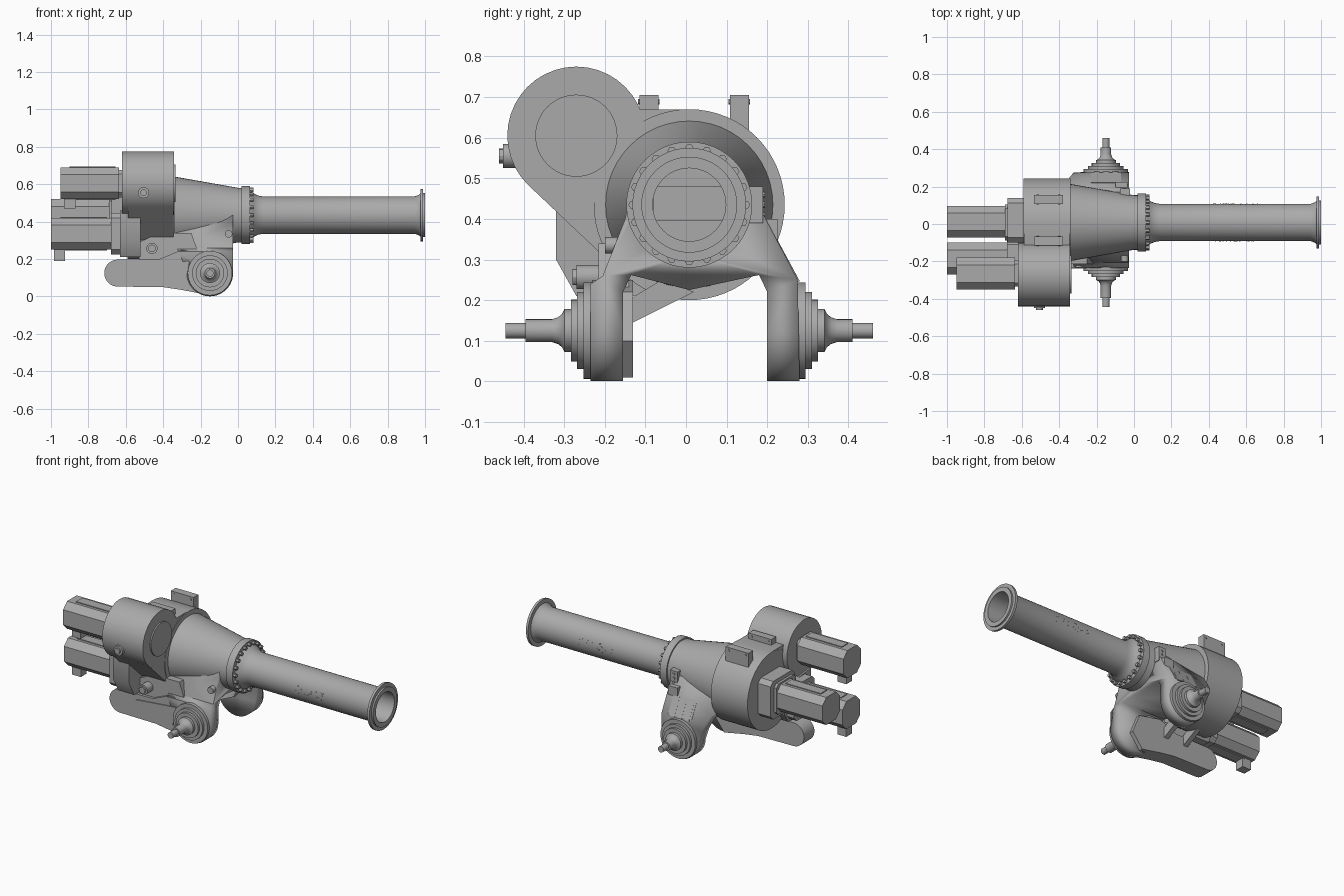
import bpy, bmesh, math, random
from mathutils import Vector

if "Cube" in bpy.data.objects:
    bpy.data.objects.remove(bpy.data.objects["Cube"])

GREY = (0.4, 0.4, 0.4, 1)
metal = bpy.data.materials.new("grey metal")
metal.use_nodes = True
metal.diffuse_color = GREY
metal.node_tree.nodes["Principled BSDF"].inputs["Base Color"].default_value = GREY

CY, CZ = 0.008, 0.435      # barrel axis
TX, TZ = -0.15, 0.125      # trunnion axis


def finish(name, bm, smooth=True):
    bmesh.ops.recalc_face_normals(bm, faces=bm.faces)
    mesh = bpy.data.meshes.new(name)
    bm.to_mesh(mesh)
    bm.free()
    mesh.materials.append(metal)
    ob = bpy.data.objects.new(name, mesh)
    bpy.context.collection.objects.link(ob)
    if smooth:
        bpy.ops.object.select_all(action='DESELECT')
        ob.select_set(True)
        bpy.context.view_layer.objects.active = ob
        bpy.ops.object.shade_smooth_by_angle(angle=math.radians(30))
    return ob


def place(axis, t, u, v):
    return Vector((t, u, v)) if axis == 'X' else Vector((u, t, v))


def prism(name, axis, pts, a, b):
    """Extrude an outline of (y, z) along X, or (x, z) along Y."""
    bm = bmesh.new()
    face = bm.faces.new([bm.verts.new(place(axis, a, *p)) for p in pts])
    new = bmesh.ops.extrude_face_region(bm, geom=[face])["geom"]
    bmesh.ops.translate(bm, vec=place(axis, b - a, 0, 0),
                        verts=[g for g in new if isinstance(g, bmesh.types.BMVert)])
    return finish(name, bm)


def lathe(name, axis, centre, profile, closed=False, n=48):
    """Turn a profile of (distance along axis, radius)."""
    bm = bmesh.new()
    rings = []
    for t, r in profile:
        rings.append([bm.verts.new(place(axis, t, centre[0] + r * math.cos(k * math.tau / n),
                                         centre[1] + r * math.sin(k * math.tau / n)))
                      for k in range(n)])
    pairs = list(zip(rings, rings[1:]))
    if closed:
        pairs.append((rings[-1], rings[0]))
    else:
        bm.faces.new(rings[0])
        bm.faces.new(rings[-1])
    for p, q in pairs:
        for k in range(n):
            j = (k + 1) % n
            bm.faces.new((p[k], p[j], q[j], q[k]))
    return finish(name, bm)


def cylinder(name, axis, centre, r, a, b, n=48):
    return lathe(name, axis, centre, [(a, r), (b, r)], n=n)


def box(name, x, y, z):
    return prism(name, 'X', [(y[0], z[0]), (y[1], z[0]), (y[1], z[1]), (y[0], z[1])], *x)


def arc(cx, cz, r, a0, a1, n=20):
    angles = [math.radians(a0 + (a1 - a0) * k / n) for k in range(n + 1)]
    return [(cx + r * math.cos(a), cz + r * math.sin(a)) for a in angles]


def chamfered(y, z, h, w, c):
    """Rectangle outline with cut corners."""
    return [(y - h + c, z - w), (y + h - c, z - w), (y + h, z - w + c), (y + h, z + w - c),
            (y + h - c, z + w), (y - h + c, z + w), (y - h, z + w - c), (y - h, z - w + c)]


# Barrel and its end flange, with open bore
lathe("barrel", 'X', (CY, CZ),
      [(0.06, 0.09), (0.06, 0.132), (0.075, 0.125), (0.09, 0.113), (0.11, 0.104), (0.135, 0.1),
       (0.945, 0.1), (0.965, 0.107), (0.975, 0.115), (0.975, 0.14), (0.99, 0.14),
       (0.99, 0.118), (1.0, 0.118), (1.0, 0.09)], closed=True)

# Tapered rear body with its bolted flange
lathe("cone_body", 'X', (CY, CZ),
      [(-0.34, 0.206), (0.0, 0.146), (0.02, 0.146), (0.02, 0.155), (0.065, 0.155),
       (0.065, 0.09), (-0.3, 0.09), (-0.3, 0.0005), (-0.34, 0.0005)], closed=True)
box("breech_bar", (-0.3, -0.2), (-0.08, 0.1), (0.395, 0.48))
for k in range(20):
    a = k * math.tau / 20
    cylinder("flange_bolt", 'X', (CY + 0.139 * math.cos(a), CZ + 0.139 * math.sin(a)),
             0.011, 0.06, 0.082, 6)

# Small perforations along both barrel flanks
random.seed(4)
for side in (-1, 1):
    for k in range(24):
        x, a = random.uniform(0.42, 0.66), random.uniform(-0.2, 0.3)
        y = CY + side * 0.1 * math.cos(a)
        cylinder("barrel_stud", 'Y', (x, CZ + 0.1 * math.sin(a)), 0.003, y - 0.002, y + 0.002, 6)

# Gear housing: two drums and the casing joining them
cylinder("main_drum", 'X', (CY, CZ), 0.235, -0.59, -0.34, 64)
cylinder("upper_drum", 'X', (-0.27, 0.605), 0.17, -0.62, -0.342, 40)
cylinder("upper_drum_cap", 'X', (-0.27, 0.605), 0.101, -0.35, -0.334)
prism("drum_casing", 'X', [(CY, 0.67), (-0.12, 0.67), (-0.27, 0.62), (-0.386, 0.481),
                           (-0.2, 0.305), (CY, 0.3)], -0.588, -0.344)
for y in (-0.115, 0.108):
    box("lifting_block", (-0.535, -0.38), (y, y + 0.047), (0.6, 0.705))
    for x in (-0.515, -0.4):
        cylinder("block_screw", 'Y', (x, 0.688), 0.007, y - 0.003, y + 0.05, 10)
cylinder("drum_plug", 'Y', (-0.505, 0.555), 0.03, -0.45, -0.4, 20)
cylinder("drum_plug_tip", 'Y', (-0.505, 0.555), 0.018, -0.46, -0.44, 12)

# Motor mounts
prism("centre_mount", 'X', chamfered(0.02, CZ, 0.118, 0.118, 0.025), -0.675, -0.58)
prism("centre_mount_step", 'X', chamfered(CY, CZ, 0.095, 0.095, 0.02), -0.69, -0.67)
prism("lower_mount", 'X', [(-0.32, 0.46), (-0.32, 0.3), (-0.27, 0.21), (-0.1, 0.21),
                           (-0.06, 0.27), (-0.06, 0.43)], -0.63, -0.52)
prism("lower_mount_step", 'X', chamfered(-0.185, 0.335, 0.1, 0.11, 0.025), -0.68, -0.62)


# Motors with ribs and connector boxes
def motor(name, y, z, x0, x1):
    prism(name, 'X', chamfered(y, z, 0.085, 0.085, 0.038), x0, x1)
    prism(name + "_collar", 'X', chamfered(y, z, 0.07, 0.07, 0.02), x1 - 0.01, x1 + 0.04)
    for s in (-1, 1):
        box(name + "_rib", (x0 + 0.05, x1 - 0.02), (y - 0.03, y + 0.03),
            (z + s * 0.086 - 0.004, z + s * 0.086 + 0.004))


motor("upper_motor", -0.265, 0.605, -0.95, -0.635)
motor("centre_motor", 0.012, CZ, -1.0, -0.69)
motor("lower_motor", -0.185, 0.335, -1.0, -0.68)
for x, y, z in ((-0.9, -0.265, 0.5), (-0.955, -0.185, 0.22)):
    box("motor_connector", (x - 0.03, x + 0.03), (y - 0.028, y + 0.028), (z - 0.03, z + 0.03))

# Forked cradle: cross-section trimmed by its side outline
cradle = prism("cradle", 'X', [
    (-0.235, -0.01), (-0.235, 0.24), (-0.205, 0.26), (-0.15, 0.4), (-0.14, 0.45), (-0.12, 0.45),
    (-0.08, 0.34), (0.008, 0.315), (0.09, 0.34), (0.13, 0.45), (0.17, 0.45), (0.275, 0.25),
    (0.28, -0.01), (0.2, -0.01), (0.2, 0.22), (0.18, 0.262), (0.008, 0.225), (-0.135, 0.262),
    (-0.155, 0.22), (-0.155, -0.01)], -0.5, 0.1)
trim = prism("cradle_trim", 'Y', arc(TX, TZ, 0.124, 180, 360, 32) +
             [(-0.026, 0.44), (-0.1, 0.5), (-0.33, 0.44), (-0.345, 0.3), (-0.3, 0.2)], -0.6, 0.6)
trim.hide_render = True
cut = cradle.modifiers.new("trim", 'BOOLEAN')
cut.operation = 'INTERSECT'
cut.solver = 'EXACT'
cut.object = trim
bpy.context.view_layer.objects.active = cradle
bpy.ops.object.modifier_apply(modifier=cut.name)
bpy.data.objects.remove(trim)

# Rear arm, its web, ribs and pivot bolt
prism("rear_arm", 'Y', arc(-0.643, 0.125, 0.072, 90, 270) +
      [(-0.4, 0.05), (-0.3, 0.035), (-0.17, 0.01), (-0.1, 0.1), (-0.15, 0.22), (-0.3, 0.25),
       (-0.42, 0.2)], -0.232, -0.13)
prism("arm_web", 'Y', [(-0.53, 0.18), (-0.53, 0.29), (-0.42, 0.34), (-0.25, 0.34), (-0.2, 0.2)],
      -0.215, -0.14)
prism("arm_rib", 'Y', [(-0.53, 0.165), (-0.42, 0.085), (-0.28, 0.075), (-0.26, 0.19)],
      -0.238, -0.22)
for x in (-0.5, -0.36):
    prism("arm_brace", 'X', [(-0.16, 0.13), (-0.16, 0.19), (-0.06, 0.25), (0.02, 0.22)], x, x + 0.03)
cylinder("pivot_bolt", 'Y', (-0.46, 0.257), 0.03, -0.27, -0.17, 20)
cylinder("pivot_bolt_tip", 'Y', (-0.46, 0.257), 0.02, -0.28, -0.26, 12)

# Stepped trunnion hubs
for name, s, b in (("right_hub", -1, 0.235), ("left_hub", 1, 0.277)):
    steps = [(b - 0.01, 0.119)]
    for d, r, r2 in ((0.017, 0.119, 0.095), (0.033, 0.095, 0.076), (0.048, 0.076, 0.053)):
        steps += [(b + d, r), (b + d, r2)]
    steps += [(b + 0.064, 0.053), (b + 0.07, 0.041), (b + 0.08, 0.033), (b + 0.095, 0.028),
              (0.4025 + s * 0.0075, 0.028), (0.4025 + s * 0.0075, 0.019),
              (0.4525 + s * 0.0075, 0.019)]
    lathe(name, 'Y', (TX, TZ), [(s * t, r) for t, r in steps])

# Side bracket and slotted pad on the left cheek, small pin on the right
box("side_bracket", (-0.075, -0.022), (0.14, 0.19), (0.39, 0.48))
box("bracket_foot", (-0.1, -0.035), (0.17, 0.225), (0.34, 0.4))
for z in (0.41, 0.435, 0.46):
    cylinder("bracket_screw", 'Y', (-0.05, z), 0.008, 0.185, 0.195, 10)
pad = [(0.215, 0.35), (0.27, 0.25), (0.276, 0.253), (0.221, 0.355)]
prism("cheek_pad", 'X', pad, -0.23, -0.07)
for x in (-0.215, -0.165, -0.115):
    prism("pad_rail", 'X', [(y + 0.004, z - 0.006) for y, z in pad], x, x + 0.03)
cylinder("cheek_pin", 'Y', (-0.05, 0.335), 0.02, -0.2, -0.14, 16)
